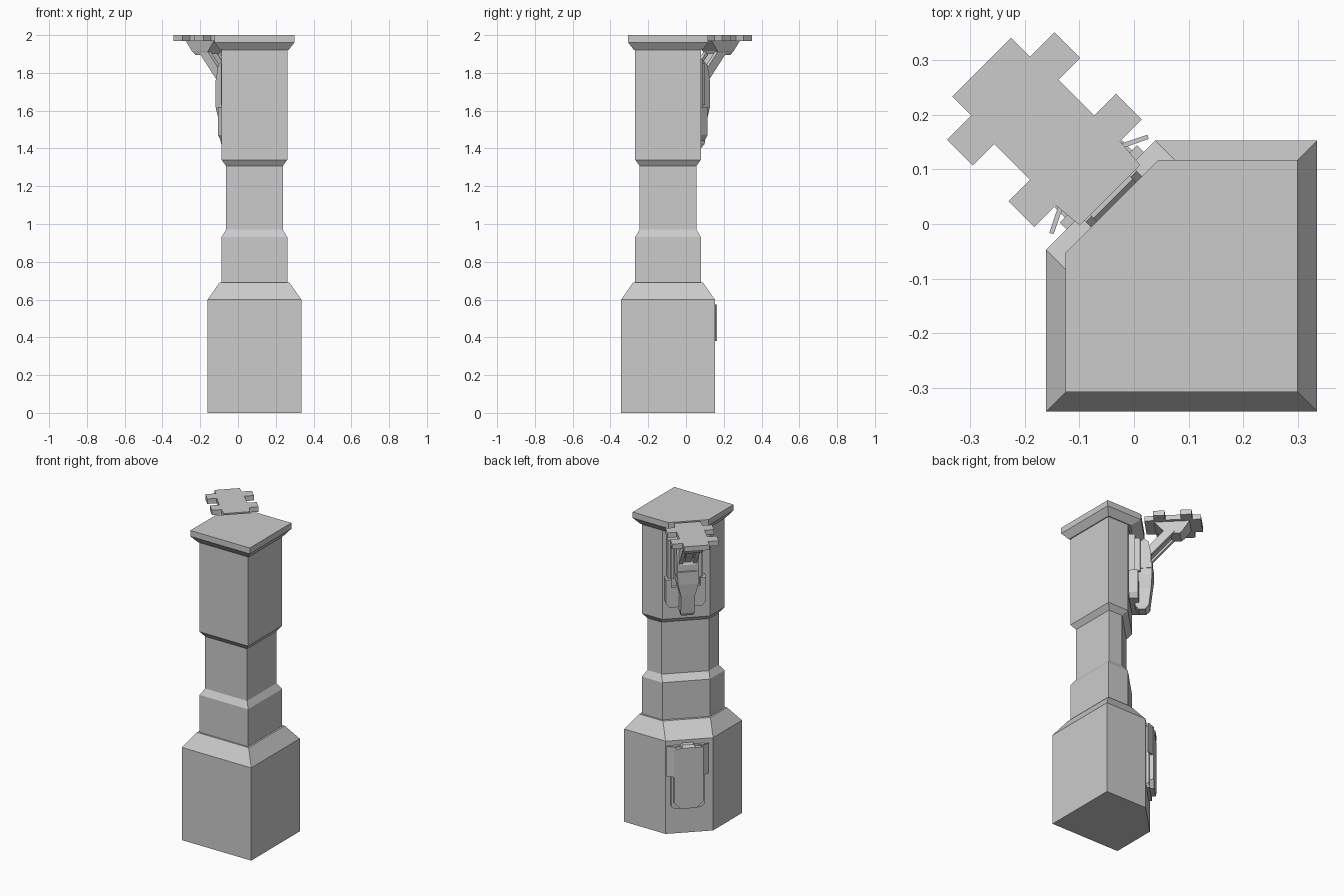
import bpy, bmesh, math

if "Cube" in bpy.data.objects:
    bpy.data.objects.remove(bpy.data.objects["Cube"])

R = math.sqrt(0.5)
VC = 0.006  # sideways centre of the diagonal fittings


def place(u, v, z):
    """u = outward from the cut corner, v = along the cut face."""
    v += VC
    return ((v - u) * R, (u + v) * R, z)


def loft(name, rings):
    """Solid through rings of equal point count, with capped ends."""
    bm = bmesh.new()
    rows = [[bm.verts.new(p) for p in ring] for ring in rings]
    n = len(rows[0])
    for a, b in zip(rows, rows[1:]):
        for i in range(n):
            j = (i + 1) % n
            bm.faces.new((a[i], a[j], b[j], b[i]))
    bm.faces.new(rows[0][::-1])
    bm.faces.new(rows[-1])
    bmesh.ops.recalc_face_normals(bm, faces=bm.faces)
    me = bpy.data.meshes.new(name)
    bm.to_mesh(me)
    bm.free()
    ob = bpy.data.objects.new(name, me)
    bpy.context.collection.objects.link(ob)
    return ob


def side_prism(name, prof, v0, v1):
    """(u, z) outline extruded along v."""
    return loft(name, [[place(u, v, z) for u, z in prof] for v in (v0, v1)])


def face_prism(name, prof, u0, u1):
    """(v, z) outline extruded outward."""
    return loft(name, [[place(u, v, z) for v, z in prof] for u in (u0, u1)])


def box(name, u0, u1, v0, v1, z0, z1):
    return side_prism(name, [(u0, z0), (u1, z0), (u1, z1), (u0, z1)], v0, v1)


def taper(name, sections):
    """Rectangular sections (z, u0, u1, half width)."""
    return loft(name, [[place(u0, -w, z), place(u1, -w, z), place(u1, w, z), place(u0, w, z)]
                       for z, u0, u1, w in sections])


# Column: square with one cut corner
def column_ring(z, h, c):
    cx, cy = 0.087, -0.095
    return [(cx - h, cy - h, z), (cx + h, cy - h, z), (cx + h, cy + h, z),
            (cx - h + c, cy + h, z), (cx - h, cy + h - c, z)]


loft("column", [column_ring(*s) for s in (
    (0, 0.248, 0.2), (0.6, 0.248, 0.2), (0.69, 0.185, 0.2), (0.69, 0.174, 0.2),
    (0.931, 0.174, 0.2), (0.97, 0.15, 0.2), (1.307, 0.15, 0.2), (1.34, 0.174, 0.2),
    (1.92, 0.174, 0.2), (1.92, 0.18, 0.19), (1.962, 0.2125, 0.17), (2.0, 0.2125, 0.17))])

# Access hatch on the base
def hatch(w, z0, z1, c):
    return [(-w, z1), (w, z1), (w, z0 + c), (w - c, z0), (-w + c, z0), (-w, z0 + c)]


face_prism("hatch_frame", hatch(0.1, 0.165, 0.57, 0.02), 0.075, 0.098)
face_prism("hatch_panel", hatch(0.087, 0.175, 0.565, 0.04), 0.098, 0.124)
taper("hatch_latch", [(0.545, 0.08, 0.13, 0.04), (0.57, 0.08, 0.13, 0.04), (0.582, 0.08, 0.115, 0.032)])
for s, side in ((1, "right"), (-1, "left")):
    loft("hatch_flange_" + side, [[place(u, s * v, z) for u, v in
         ((0.124, 0.075), (0.098, 0.127), (0.091, 0.123), (0.114, 0.075))] for z in (0.38, 0.575)])

# Bracket mounting plates on the upper column
box("mount_plate", -0.03, 0.015, -0.105, 0.105, 1.46, 1.87)
face_prism("mount_cover", [(-0.12, 1.62), (-0.085, 1.62), (-0.085, 1.57), (0.085, 1.57),
                           (0.085, 1.62), (0.12, 1.62), (0.12, 1.47), (0.1, 1.44),
                           (-0.1, 1.44), (-0.12, 1.47)], -0.02, 0.034)
for s, side in ((1, "right"), (-1, "left")):
    box("mount_rail_" + side, 0.0, 0.045, s * 0.072, s * 0.09, 1.63, 1.85)

# Bracket housing
for s, side in ((1, "right"), (-1, "left")):
    side_prism("housing_cheek_" + side, [(0.0, 1.66), (0.0, 1.80), (0.065, 1.86), (0.09, 1.84),
               (0.107, 1.76), (0.107, 1.66)], s * 0.05, s * 0.066)
side_prism("housing_core", [(0.0, 1.64), (0.0, 1.77), (0.06, 1.83), (0.085, 1.77), (0.1, 1.74),
                            (0.1, 1.64)], -0.05, 0.05)
taper("housing_lower", [(1.40, 0.03, 0.07, 0.036), (1.425, 0.01, 0.092, 0.042),
                        (1.54, 0.0, 0.105, 0.042), (1.62, 0.0, 0.112, 0.062),
                        (1.70, 0.0, 0.112, 0.062)])

# Inclined arm beams
for v, w, t in ((-0.042, 0.012, 0.018), (0.042, 0.012, 0.018), (0, 0.02, 0.012)):
    side_prism("arm_beam", [(0.075 - t, 1.76 + t), (0.075 + t, 1.76 - t),
                            (0.225 + t, 1.925 - t), (0.225 - t, 1.925 + t)], v - w, v + w)
side_prism("arm_crosspiece", [(0.1, 1.80), (0.112, 1.787), (0.2, 1.885), (0.188, 1.898)], -0.05, 0.05)

# Tapered block under the tray
taper("tray_block", [(1.895, 0.185, 0.275, 0.05), (1.915, 0.175, 0.295, 0.056),
                     (1.972, 0.12, 0.335, 0.064)])

# Tray with two tabs on each side
half = [(0.068, 0.078), (0.125, 0.083), (0.125, 0.139), (0.192, 0.139), (0.192, 0.083),
        (0.284, 0.083), (0.284, 0.139), (0.351, 0.139), (0.351, 0.076), (0.4, 0.076)]
outline = half + [(u, -v) for u, v in reversed(half)]
loft("tray", [[place(u, v, z) for u, v in outline] for z in (1.968, 2.0)])
